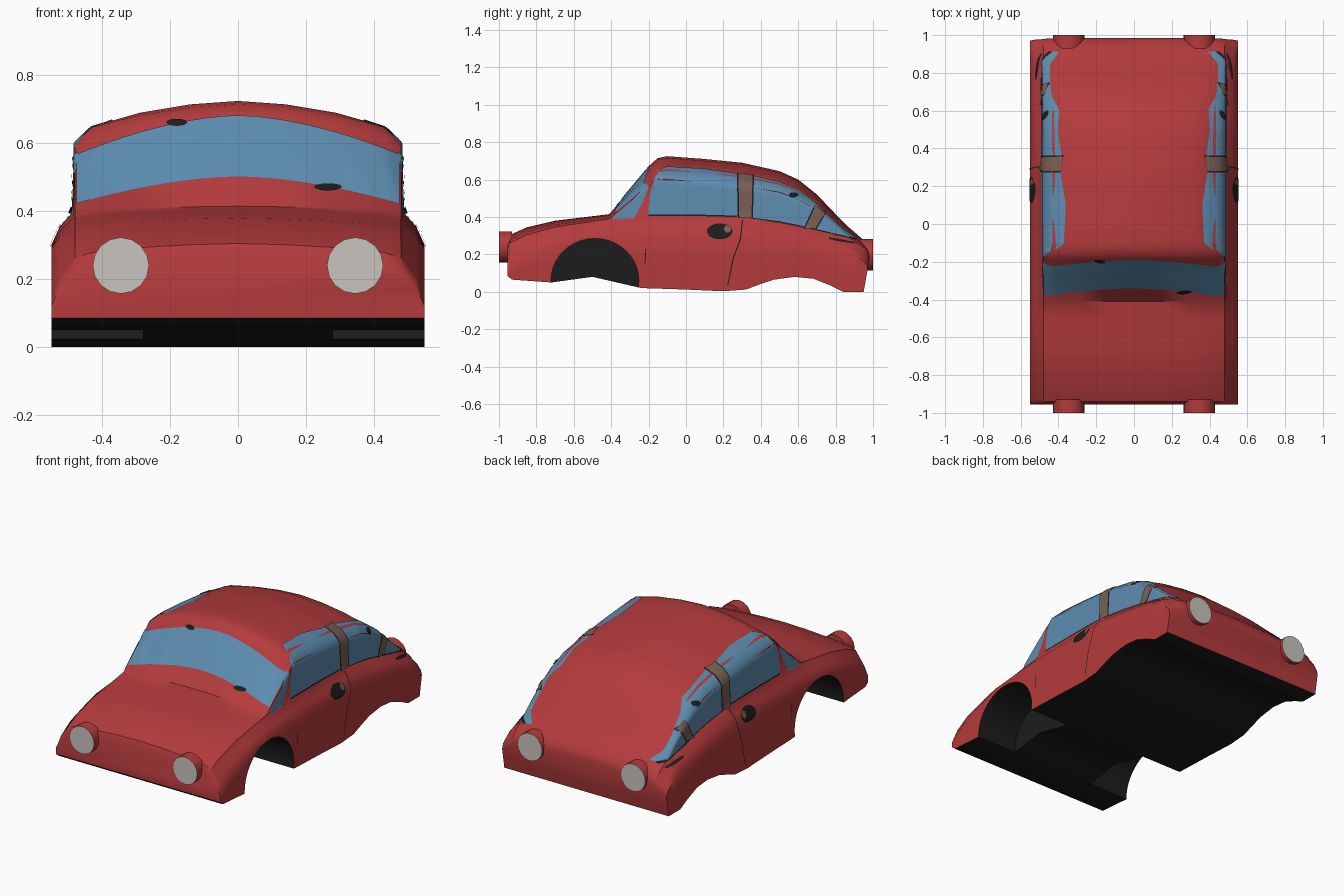
import bpy, bmesh, math
from mathutils import Vector, Matrix
from mathutils.bvhtree import BVHTree

if "Cube" in bpy.data.objects:
    bpy.data.objects.remove(bpy.data.objects["Cube"])


def material(name, rgb):
    m = bpy.data.materials.new(name)
    m.diffuse_color = (*rgb, 1)
    m.use_nodes = True
    m.node_tree.nodes["Principled BSDF"].inputs["Base Color"].default_value = m.diffuse_color
    return m


RED = material("red paint", (0.456, 0.043, 0.046))
BLACK = material("black underside", (0.012, 0.012, 0.012))
BLUE = material("blue glass", (0.107, 0.262, 0.429))
BROWN = material("brown pillar", (0.19, 0.115, 0.09))
LENS = material("pale lens", (0.578, 0.552, 0.515))


def finish(name, bm, mats, angle=40):
    me = bpy.data.meshes.new(name)
    bm.to_mesh(me)
    ob = bpy.data.objects.new(name, me)
    bpy.context.collection.objects.link(ob)
    for m in mats:
        me.materials.append(m)
    smooth(ob, angle)
    return ob


def smooth(ob, angle):
    bpy.ops.object.select_all(action='DESELECT')
    bpy.context.view_layer.objects.active = ob
    ob.select_set(True)
    bpy.ops.object.shade_smooth_by_angle(angle=math.radians(angle))


def lerp(keys, y):
    for (a, va), (b, vb) in zip(keys, keys[1:]):
        if y <= b:
            return va + (vb - va) * max(0, (y - a) / (b - a))
    return keys[-1][1]


# Lengthwise curves of the body: roof line, roof crown, belt, shoulder, bottom
TOP = [(-.955, .27), (-.94, .305), (-.85, .345), (-.7, .38), (-.41, .415), (-.18, .69),
       (-.15, .715), (-.1, .725), (.1, .71), (.3, .69), (.5, .645), (.6, .60), (.7, .52),
       (.8, .415), (.87, .345), (.94, .285), (.97, .25), (.985, .21)]
CROWN = [(-.955, .35), (-.6, .25), (-.41, .2), (-.2, .8), (-.1, 1), (.3, 1), (.6, .85),
         (.8, .5), (.985, .3)]
BELT = [(-.955, .4), (.3, .4), (.5, .37), (.75, .32), (.9, .27), (.985, .2)]
SHOULDER = [(-.955, .12), (-.85, .2), (-.6, .29), (.3, .3), (.6, .27), (.9, .2), (.985, .14)]
BOTTOM = [(-.955, .085), (-.93, .065), (-.72, .05), (-.5, .08), (-.24, .02), (0, .012),
          (.2, .003), (.32, .012), (.38, .035), (.47, .065), (.58, .08), (.68, .07),
          (.77, .035), (.84, 0), (.985, 0)]


def section(y):
    t, c = lerp(TOP, y), lerp(CROWN, y)
    edge = t - .125 * c
    belt = min(lerp(BELT, y), edge - .01)
    sh = min(lerp(SHOULDER, y), belt - .04)
    bot = lerp(BOTTOM, y)
    half = [(.55, bot), (.55, (bot + sh) / 2), (.55, sh), (.525, sh + (belt - sh) * .55),
            (.485, belt), (.48, edge), (.43, t - .075 * c), (.29, t - .035 * c), (.14, t - .01 * c)]
    ring = half + [(0, t)] + [(-x, z) for x, z in reversed(half)]
    pts = []
    for x, z in ring:
        shear = .035 * (1 - z / .2) * max(0, (y - .9) / .085) if z < .2 else 0
        pts.append((x, y - shear, z))
    return pts


# Body shell lofted through the stations
ys = sorted({k[0] for keys in (TOP, CROWN, BELT, SHOULDER, BOTTOM) for k in keys})
bm = bmesh.new()
rings = [[bm.verts.new(p) for p in section(y)] for y in ys]
n = len(rings[0])
for r, s in zip(rings, rings[1:]):
    for i in range(n):
        f = bm.faces.new((r[i], r[(i + 1) % n], s[(i + 1) % n], s[i]))
        f.material_index = 1 if i == n - 1 else 0
bm.faces.new(rings[0])
bm.faces.new(rings[-1])
bmesh.ops.recalc_face_normals(bm, faces=bm.faces)
tree = BVHTree.FromBMesh(bm)
body = finish("car_body", bm, [RED, BLACK])

# Front wheel wells cut into both sides
for sx in (1, -1):
    cb = bmesh.new()
    bmesh.ops.create_cone(cb, cap_ends=True, segments=40, radius1=1, radius2=1, depth=.5,
                          matrix=Matrix.Translation((sx * .53, -.487, .06))
                          @ Matrix.Diagonal((1, .235, .225, 1)) @ Matrix.Rotation(math.pi / 2, 4, 'Y'))
    for f in cb.faces:
        f.material_index = 1
    cutter = finish("wheel_well_cutter", cb, [RED, BLACK])
    cutter.hide_render = True
    mod = body.modifiers.new("well", 'BOOLEAN')
    mod.operation, mod.solver, mod.object = 'DIFFERENCE', 'EXACT', cutter
    dg = bpy.context.evaluated_depsgraph_get()
    new = bpy.data.meshes.new_from_object(body.evaluated_get(dg))
    body.modifiers.clear()
    body.data = new
    bpy.data.objects.remove(cutter)
smooth(body, 40)


def patch(name, view, cols, mat, off=.004, sub=6, across=10):
    """Thin plate laid on the body; cols are (s_low, z_low, s_high, z_high)."""
    b = bmesh.new()
    fine = [[p + (q - p) * k / sub for p, q in zip(c, d)]
            for c, d in zip(cols, cols[1:]) for k in range(sub)] + [cols[-1]]
    grid = []
    for s0, z0, s1, z1 in fine:
        line = []
        for k in range(across + 1):
            t = k / across
            s, z = s0 + (s1 - s0) * t, z0 + (z1 - z0) * t
            if view == 'front':
                start, d = Vector((s, -2, z)), Vector((0, 1, 0))
            else:
                start, d = Vector((2 * view, s, z)), Vector((-view, 0, 0))
            loc, nor, _, _ = tree.ray_cast(start, d)
            line.append(b.verts.new(loc + nor * off) if loc else None)
        grid.append(line)
    for g, h in zip(grid, grid[1:]):
        for i in range(across):
            q = (g[i], h[i], h[i + 1], g[i + 1])
            if all(q):
                f = b.faces.new(q)
                f.normal_update()
                want = Vector((0, -1, 0)) if view == 'front' else Vector((view, 0, 0))
                if f.normal.dot(want) < 0:
                    f.normal_flip()
    finish(name, b, [mat], 50)


def upright(rows):
    return [(s, lo, s, hi) for s, lo, hi in rows]


def oval(s, z, rs, rz, k=14):
    return upright([(s - rs * math.cos(math.pi * i / k), z - rz * math.sin(math.pi * i / k) - .0005,
                     z + rz * math.sin(math.pi * i / k) + .0005) for i in range(k + 1)])


# Windscreen
def bow(x):
    return 1 - (abs(x) / .475) ** 1.7


xs = [-.475 + .95 * i / 20 for i in range(21)]
patch("windscreen", 'front', upright([(x, .42 + .08 * bow(x), .565 + .115 * bow(x)) for x in xs]),
      BLUE, sub=3, across=14)
for i, c in enumerate(((-.18, .658, .03, .01), (.265, .468, .04, .01))):
    patch("windscreen_mark", 'front', oval(*c), BLACK, .006, 1, 4)

FRONT_WIN = [(-.2, .41, .46), (-.19, .41, .53), (-.165, .41, .61), (-.13, .41, .655),
             (-.1, .41, .667), (.1, .41, .655), (.29, .405, .627)]
REAR_WIN = [(.345, .395, .62), (.5, .375, .585), (.6, .355, .545), (.7, .33, .465),
            (.78, .312, .388), (.84, .3, .335), (.91, .28, .286)]
for side in (1, -1):
    # Side glass with dark sill trim
    patch("windscreen_side", side, upright([(-.39, .388, .4), (-.28, .39, .497), (-.23, .48, .545),
                                            (-.2, .56, .575)]), BLUE)
    for label, win in (("front", FRONT_WIN), ("rear", REAR_WIN)):
        patch(label + "_side_window", side, upright(win), BLUE)
        patch(label + "_window_trim", side, upright([(s, lo - .006, lo + .002) for s, lo, _ in win]),
              BLACK, .005, 4, 1)
    # Brown window pillars with dark edging
    for pts in ([(.285, .39, .28, .63), (.35, .39, .355, .62)],
                [(.635, .335, .69, .455), (.69, .335, .74, .42)]):
        (a, b, c, d), (e, f, g, h) = pts
        patch("pillar_edging", side, [(a - .008, b, c - .008, d), (e + .008, f, g + .008, h)], BLACK, .006)
        patch("window_pillar", side, pts, BROWN, .008)
    # Door handle recess, knob, seams and rear vents
    patch("door_handle_recess", side, oval(.18, .322, .068, .04), BLACK, .004, 1, 8)
    patch("door_knob", side, oval(.222, .333, .018, .02), BROWN, .008, 1, 6)
    patch("door_seam", side, [(.3, .385, .306, .385), (.287, .28, .293, .28), (.25, .18, .256, .18),
                              (.22, .03, .225, .03)], BLACK, .002, 4, 1)
    patch("door_front_seam", side, [(-.217, .23, -.212, .23), (-.222, .15, -.217, .15)], BLACK, .002, 4, 1)
    patch("rear_vent", side, upright([(.765, .28, .288), (.82, .267, .28), (.9, .255, .263)]), BLACK, .004, 4, 2)
    patch("window_mark", side, oval(.575, .515, .025, .012), BLACK, .006, 1, 4)

# Round lamps front and rear
for label, sy, z in (("head_lamp", -1, .24), ("tail_lamp", 1, .198)):
    for sx in (1, -1):
        b = bmesh.new()
        bmesh.ops.create_cone(b, cap_ends=True, segments=16, radius1=.083, radius2=.083, depth=.07,
                              matrix=Matrix.Translation((sx * .345, sy * .965, z))
                              @ Matrix.Rotation(math.pi / 2, 4, 'X'))
        for f in b.faces:
            f.material_index = 1 if f.normal.y * sy > .9 else 0
        finish(label, b, [RED, LENS])
